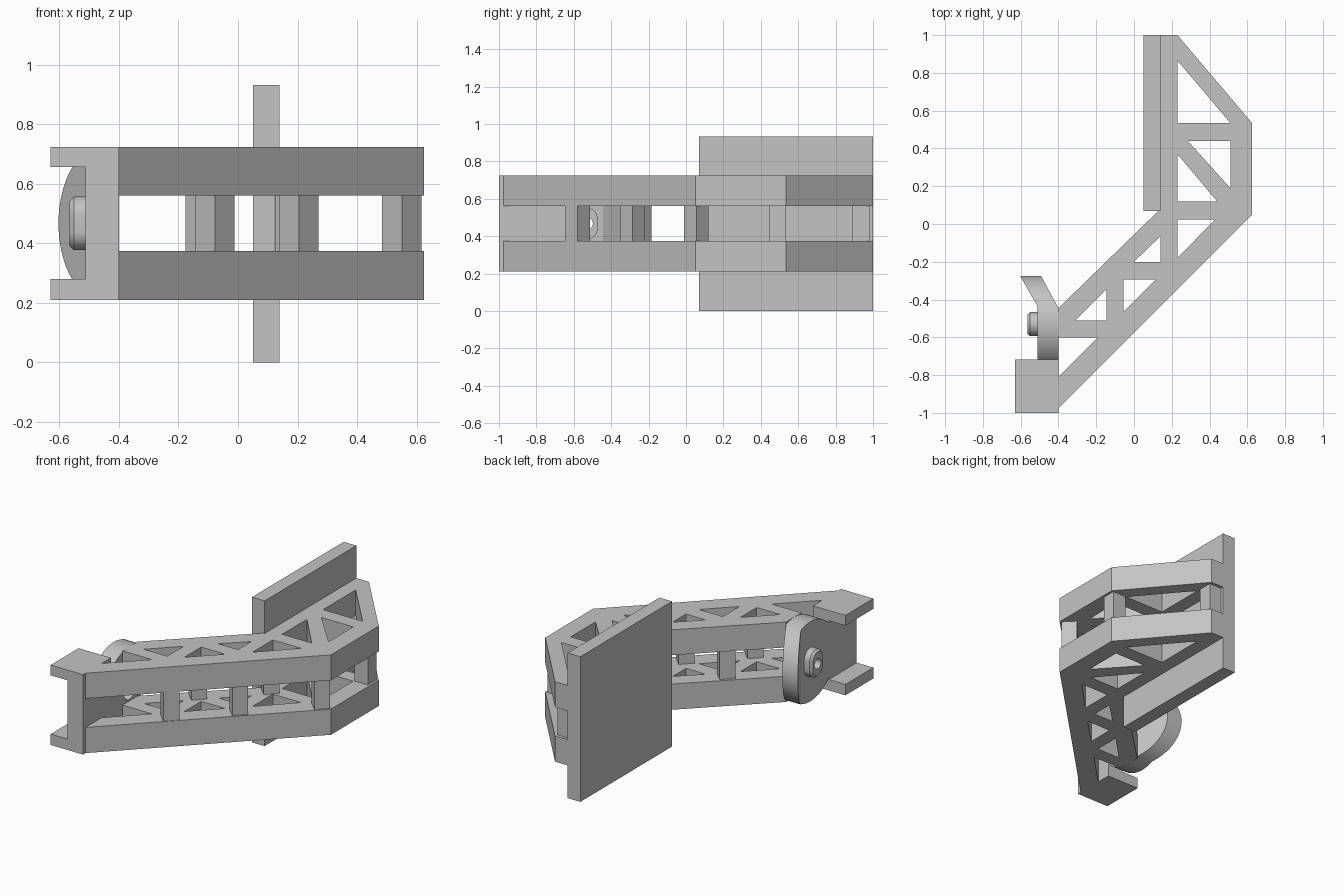
import bpy, bmesh, math
from mathutils import Vector

cube = bpy.data.objects.get("Cube")
if cube:
    bpy.data.objects.remove(cube, do_unlink=True)

GREY = (0.55, 0.55, 0.55, 1)
mat = bpy.data.materials.new("plain grey")
mat.use_nodes = True
mat.diffuse_color = GREY
mat.node_tree.nodes["Principled BSDF"].inputs["Base Color"].default_value = GREY


def add(name, mesh):
    mesh.materials.clear()
    mesh.materials.append(mat)
    ob = bpy.data.objects.new(name, mesh)
    bpy.context.collection.objects.link(ob)
    return ob


def prism(name, pts, lo, hi, axis="z"):
    """Extrude a 2D profile between two positions along an axis."""
    place = {"x": lambda a, b, h: (h, a, b),
             "y": lambda a, b, h: (a, h, b),
             "z": lambda a, b, h: (a, b, h)}[axis]
    bm = bmesh.new()
    face = bm.faces.new([bm.verts.new(place(a, b, lo)) for a, b in pts])
    out = bmesh.ops.extrude_face_region(bm, geom=[face], use_keep_orig=True)
    shift = Vector(place(0, 0, hi - lo))
    bmesh.ops.translate(bm, vec=shift,
                        verts=[v for v in out["geom"] if isinstance(v, bmesh.types.BMVert)])
    bmesh.ops.recalc_face_normals(bm, faces=bm.faces)
    mesh = bpy.data.meshes.new(name)
    bm.to_mesh(mesh)
    bm.free()
    return add(name, mesh)


def rect(x0, x1, y0, y1):
    return [(x0, y0), (x1, y0), (x1, y1), (x0, y1)]


def slot(cy, cz, r, half=0.0, n=48):
    """Round outline, stretched along z by half on each side."""
    pts = []
    for i in range(n):
        a = 2 * math.pi * (i + 0.5) / n
        s = math.sin(a)
        pts.append((cy + r * math.cos(a), cz + r * s + math.copysign(half, s)))
    return pts


def apply(ob):
    bpy.context.view_layer.update()
    deps = bpy.context.evaluated_depsgraph_get()
    mesh = bpy.data.meshes.new_from_object(ob.evaluated_get(deps))
    ob.modifiers.clear()
    ob.data = mesh


def boolean(ob, tool, operation):
    mod = ob.modifiers.new("cut", "BOOLEAN")
    mod.operation, mod.solver, mod.object = operation, "EXACT", tool
    apply(ob)


def smooth(ob):
    bpy.ops.object.select_all(action="DESELECT")
    ob.select_set(True)
    bpy.context.view_layer.objects.active = ob
    bpy.ops.object.shade_smooth_by_angle(angle=math.radians(25))


# Truss layers: an outline with triangular openings
outline = [(0.14, 1), (0.23, 1), (0.625, 0.535), (0.625, 0.05), (-0.4, -0.975),
           (-0.4, -0.81), (-0.19, -0.6), (-0.4, -0.6), (-0.4, -0.445), (0.14, 0.08)]
openings = [
    [(0.23, 0.865), (0.51, 0.535), (0.23, 0.535)],
    [(0.285, 0.44), (0.51, 0.44), (0.51, 0.19)],
    [(0.23, 0.37), (0.44, 0.12), (0.23, 0.12)],
    [(0.23, 0.025), (0.43, 0.025), (0.23, -0.18)],
    [(0.14, -0.065), (0.14, -0.2), (0, -0.2)],
    [(-0.055, -0.295), (0.115, -0.295), (-0.055, -0.465)],
    [(-0.145, -0.345), (-0.145, -0.51), (-0.31, -0.51)],
]
LAYERS = {"lower_truss": (0.21, 0.375), "upper_truss": (0.56, 0.723)}
for name, (z0, z1) in LAYERS.items():
    curve = bpy.data.curves.new(name + "_outline", "CURVE")
    curve.dimensions, curve.fill_mode = "2D", "BOTH"
    curve.extrude = (z1 - z0) / 2
    for loop in [outline] + openings:
        spline = curve.splines.new("POLY")
        spline.points.add(len(loop) - 1)
        for point, (x, y) in zip(spline.points, loop):
            point.co = (x, y, 0, 1)
        spline.use_cyclic_u = True
    temp = bpy.data.objects.new(name + "_outline", curve)
    bpy.context.collection.objects.link(temp)
    bpy.context.view_layer.update()
    deps = bpy.context.evaluated_depsgraph_get()
    mesh = bpy.data.meshes.new_from_object(temp.evaluated_get(deps))
    bpy.data.objects.remove(temp, do_unlink=True)
    mesh.shade_flat()
    add(name, mesh).location.z = (z0 + z1) / 2

# Tall mounting plate at the rear
prism("mounting_plate", rect(0.05, 0.14, 0.07, 1), 0, 0.932)

# Spacer posts between the layers: diamond ones on the arm, square ones at the rear
Z0, Z1 = 0.37, 0.565
for i, (x, y) in enumerate([(-0.077, -0.58), (0.205, -0.285), (0.55, 0.055),
                            (-0.11, -0.25), (0.19, 0.055)]):
    d = 0.066
    prism(f"diamond_post_{i + 1}", [(x - d, y), (x, y - d), (x + d, y), (x, y + d)], Z0, Z1)
prism("rear_post_outer", rect(0.515, 0.61, 0.445, 0.535), Z0, Z1)
prism("rear_post_inner", rect(0.135, 0.228, 0.89, 0.98), Z0, Z1)

# Channel-shaped hook at the front end
prism("front_channel", [(-0.63, 0.21), (-0.4, 0.21), (-0.4, 0.723), (-0.63, 0.723),
                        (-0.63, 0.657), (-0.512, 0.657), (-0.512, 0.28), (-0.63, 0.28)],
      -1, -0.717, "y")

# Round flared shield: a bent plate trimmed by a cylinder
CY, CZ = -0.53, 0.467
shield = prism("flared_shield", [(-0.512, -0.717), (-0.4, -0.717), (-0.4, -0.445),
                                 (-0.495, -0.27), (-0.605, -0.27), (-0.512, -0.435)], 0.1, 0.8)
trim = prism("shield_trim", slot(CY, CZ, 0.256, 0, 96), -0.8, -0.2, "x")
boolean(shield, trim, "INTERSECT")

# Slot-shaped boss with chamfered rim, hollow behind and drilled through
boss = prism("boss", slot(CY, CZ, 0.063, 0.027), -0.565, -0.49, "x")
bevel = boss.modifiers.new("chamfer", "BEVEL")
bevel.width, bevel.segments = 0.014, 1
bevel.limit_method, bevel.angle_limit = "ANGLE", math.radians(50)
apply(boss)
recess = prism("recess_cutter", slot(CY, CZ, 0.055, 0.027), -0.46, -0.3, "x")
drill = prism("drill_cutter", slot(CY, CZ, 0.032), -0.8, -0.2, "x")
boolean(shield, recess, "DIFFERENCE")
boolean(shield, drill, "DIFFERENCE")
boolean(boss, drill, "DIFFERENCE")
for tool in (trim, recess, drill):
    bpy.data.objects.remove(tool, do_unlink=True)
smooth(shield)
smooth(boss)
